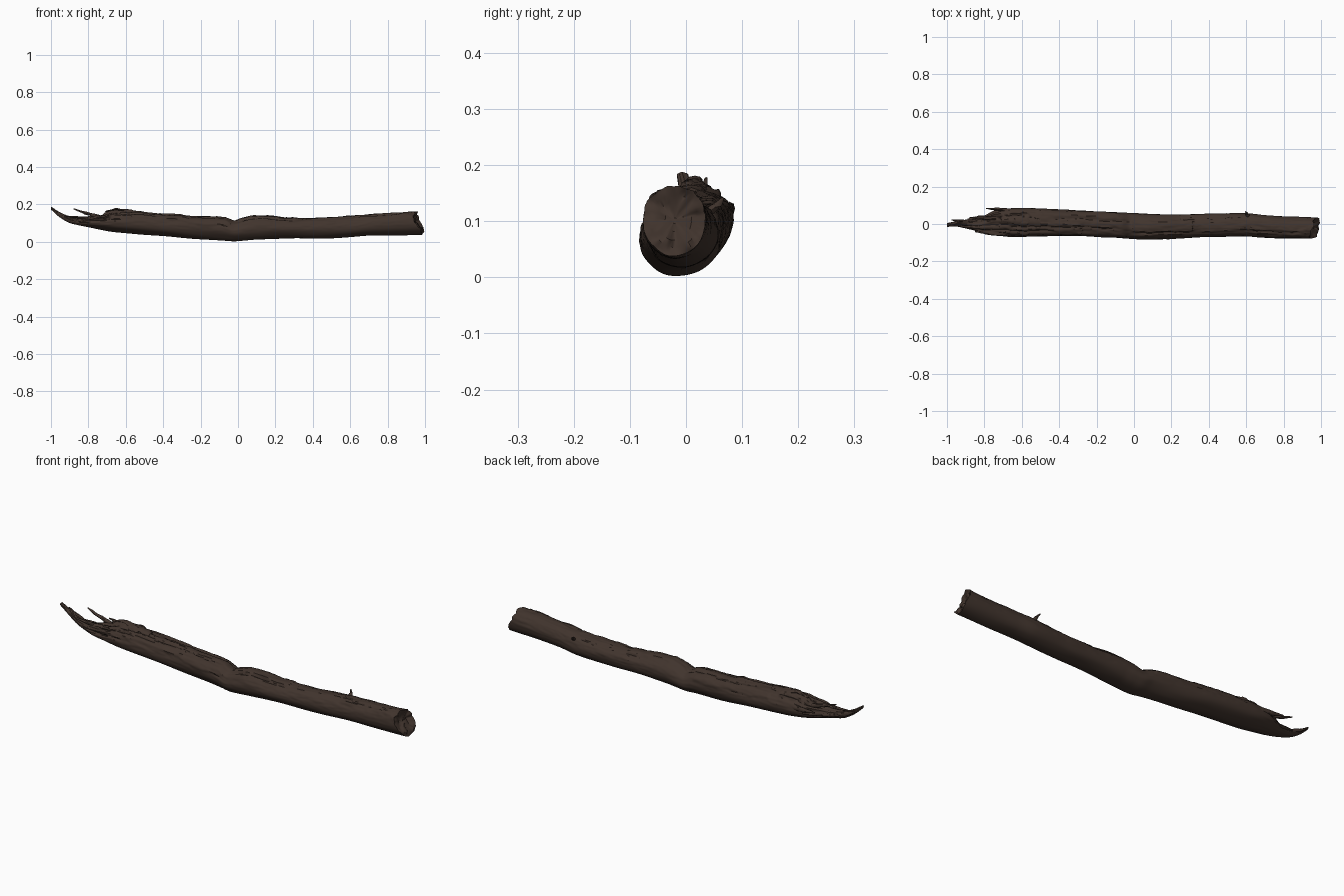
import bpy, bmesh, math, random
from mathutils import Vector, noise

if "Cube" in bpy.data.objects:
    bpy.data.objects.remove(bpy.data.objects["Cube"])

random.seed(4)
bark = bpy.data.materials.new("dark bark brown")
bark.diffuse_color = (0.052, 0.034, 0.026, 1)
bark.use_nodes = True
bark.node_tree.nodes["Principled BSDF"].inputs["Base Color"].default_value = bark.diffuse_color

# x, bottom z, top z, front y, back y of the trunk
SECTIONS = [
    (-1.00, .172, .188, -.016, .004), (-.96, .135, .162, -.012, .012),
    (-.91, .104, .137, -.020, .020), (-.86, .090, .126, -.034, .026),
    (-.80, .078, .130, -.052, .045), (-.73, .064, .142, -.062, .075),
    (-.66, .052, .160, -.068, .086), (-.55, .042, .158, -.068, .085),
    (-.40, .030, .148, -.066, .078), (-.20, .014, .138, -.066, .068),
    (-.07, .006, .131, -.074, .060), (-.02, .003, .112, -.079, .057),
    (.03, .006, .125, -.083, .055), (.09, .011, .137, -.083, .052),
    (.25, .017, .126, -.076, .052), (.42, .018, .128, -.070, .055),
    (.60, .024, .137, -.067, .058), (.70, .032, .145, -.074, .047),
    (.85, .036, .155, -.077, .038), (1.00, .040, .166, -.077, .035)]

# raised bark plates: x range, angle range (90 = top, 180 = front), height
PLATES = [(-.01, .32, 62, 118, .005), (-.62, -.28, 88, 150, .005),
          (-.52, -.08, 20, 62, .004), (-.72, -.55, 50, 100, .009),
          (-.30, -.04, 125, 165, .004), (.35, .60, 85, 125, .003),
          (.62, .93, 95, 140, .003)]
# long cracks: x range, angle, depth
CRACKS = [(-.78, -.40, 128, .010), (-.70, -.05, 108, .008), (-.45, .0, 70, .006),
          (-.02, .33, 122, .007), (-.80, -.55, 60, .012), (-.86, -.60, 165, .008),
          (.50, .92, 118, .005), (.2, .6, 50, .004)]


def section(x):
    """Smoothly interpolated trunk section at x."""
    x = max(-1, min(1, x))
    i = next(k for k in range(len(SECTIONS) - 1) if x <= SECTIONS[k + 1][0])
    a, b = SECTIONS[i], SECTIONS[i + 1]
    p, n = SECTIONS[max(i - 1, 0)], SECTIONS[min(i + 2, len(SECTIONS) - 1)]
    h = b[0] - a[0]
    t = (x - a[0]) / h
    out = []
    for k in range(1, 5):
        ma = (b[k] - p[k]) / (b[0] - p[0]) * h
        mb = (n[k] - a[k]) / (n[0] - a[0]) * h
        out.append((2*t**3 - 3*t*t + 1)*a[k] + (t**3 - 2*t*t + t)*ma
                   + (3*t*t - 2*t**3)*b[k] + (t**3 - t*t)*mb)
    return out


def relief(x, ang):
    """Bark height: grain, plates and cracks, with a calm underside."""
    c, s = math.cos(ang), math.sin(ang)
    deg = math.degrees(ang) % 360
    up = max(0, min(1, (s + .45) / .9))
    d = .0035 * noise.noise(Vector((x*5, c*1.5, s*1.5)))
    d += up * .0030 * noise.noise(Vector((x*14, c*6, s*6)))
    d += up * .0014 * noise.noise(Vector((x*40, c*14, s*14)))
    wob = 9 * noise.noise(Vector((x*9, 3, 1))) + 5 * noise.noise(Vector((x*30, 7, 2)))
    jag = .025 * noise.noise(Vector((2, c*9, s*9)))
    for x0, x1, a0, a1, h in PLATES:
        e = min(x - x0 + jag, x1 - x + jag, (deg + wob - a0) * .0013, (a1 - deg + wob) * .0013)
        d += h * max(0, min(1, e / .007))
    for x0, x1, a, h in CRACKS:
        if x0 < x < x1:
            f = min(1, min(x - x0, x1 - x) / .05)
            d -= h * f * max(0, 1 - abs(deg - a - wob) / 7)
    if x < -.6:      # torn wood near the broken end
        w = min(1, (-.6 - x) / .12) * min(1, (x + 1.05) / .15)
        d += w * (.2 + .8*up) * .011 * noise.noise(Vector((x*10, c*4, s*4 + 5)))
    return d


def surface(x, ang, k=1):
    zb, zt, ya, yb = section(x)
    r = relief(x, ang)
    ry, rz = (yb - ya)/2, (zt - zb)/2
    f = min(1, min(ry, rz) / .03)
    return ((ya + yb)/2 + k*(ry + r*f)*math.cos(ang),
            (zb + zt)/2 + k*(rz + r*f)*math.sin(ang))


def finish(bm, name, angle=45):
    bmesh.ops.recalc_face_normals(bm, faces=bm.faces)
    me = bpy.data.meshes.new(name)
    bm.to_mesh(me)
    bm.free()
    me.materials.append(bark)
    ob = bpy.data.objects.new(name, me)
    bpy.context.collection.objects.link(ob)
    bpy.ops.object.select_all(action='DESELECT')
    ob.select_set(True)
    bpy.context.view_layer.objects.active = ob
    bpy.ops.object.shade_smooth_by_angle(angle=math.radians(angle))
    return ob


def skin(bm, rings):
    """Join closed rings of points and cap both ends."""
    rows = [[bm.verts.new(p) for p in r] for r in rings]
    n = len(rows[0])
    for a, b in zip(rows, rows[1:]):
        for j in range(n):
            bm.faces.new((a[j], a[(j+1) % n], b[(j+1) % n], b[j]))
    bm.faces.new(rows[0])
    bm.faces.new(rows[-1])


def cut_x(y, z):
    """Slanted, chipped right-hand cut: lower back sticks out furthest."""
    x = .957 + .22*(y + .075) + .016*max(-1, min(1, (.09 - z)/.02))
    x += .012 * noise.noise(Vector((y*40, z*40, 1)))
    return min(x, .995)


# trunk with broken left tip and rough right cut
N, M = 72, 300
rings = []
for i in range(M + 1):
    t = i / M
    ring = []
    for j in range(N):
        a = 2*math.pi*j/N
        x = -1 + 1.96*t
        y, z = surface(x, a)
        x += max(0, (t - .9)/.1) * (cut_x(y, z) - .96)
        ring.append((x, y, z))
    rings.append(ring)
for k in (.9, .75, .55, .3, .08):
    ring = []
    for j in range(N):
        y, z = surface(.96, 2*math.pi*j/N, k)
        ring.append((cut_x(y, z) - .012*(1 - k)
                     + .008*noise.noise(Vector((y*70, z*70, 4))), y, z))
    rings.append(ring)
bm = bmesh.new()
skin(bm, rings)
finish(bm, "trunk")


def splinter(name, path, width, thick, sides=8):
    """Tapering shard along a few points; width runs along y."""
    pts = [Vector(p) for p in path]
    rings = []
    steps = 8 * (len(pts) - 1)
    for i in range(steps + 1):
        u = i / 8
        k = min(int(u), len(pts) - 2)
        c = pts[k].lerp(pts[k + 1], u - k)
        d = (pts[k + 1] - pts[k]).normalized()
        side = Vector((0, 1, 0)) if abs(d.y) < .7 else Vector((1, 0, 0))
        up = d.cross(side).normalized()
        f = 1 - .75 * (i/steps)**1.5
        ring = []
        for j in range(sides):
            a = 2*math.pi*j/sides
            g = f * (1 + .35*noise.noise(c*45 + Vector((0, j*.9, 0))))
            ring.append(c + side*(width*g*math.cos(a)) + up*(thick*g*math.sin(a)))
        rings.append(ring)
    bm = bmesh.new()
    skin(bm, rings)
    finish(bm, name)


# torn shards at the broken end
splinter("back_shard", [(-.62, .066, .115), (-.72, .078, .122), (-.79, .083, .128)], .012, .016)
splinter("raised_spike", [(-.74, .030, .132), (-.82, .032, .155), (-.88, .036, .176)], .011, .010)
splinter("top_flake", [(-.50, .010, .150), (-.60, .014, .164), (-.65, .016, .175), (-.71, .020, .162)], .024, .010)
splinter("front_shard", [(-.66, -.050, .105), (-.76, -.048, .105), (-.85, -.040, .108)], .014, .014)
splinter("middle_shard", [(-.72, -.015, .132), (-.82, -.018, .128), (-.92, -.014, .136)], .014, .010)
splinter("tip_prong", [(-.88, .012, .115), (-.94, .016, .140), (-.975, .022, .158)], .010, .011)
splinter("low_shard", [(-.76, .030, .095), (-.83, .034, .108), (-.89, .024, .118)], .014, .010)

# small broken twig on the upper back
splinter("twig_stub", [(.61, .035, .110), (.605, .054, .127), (.595, .066, .141)], .011, .009)
